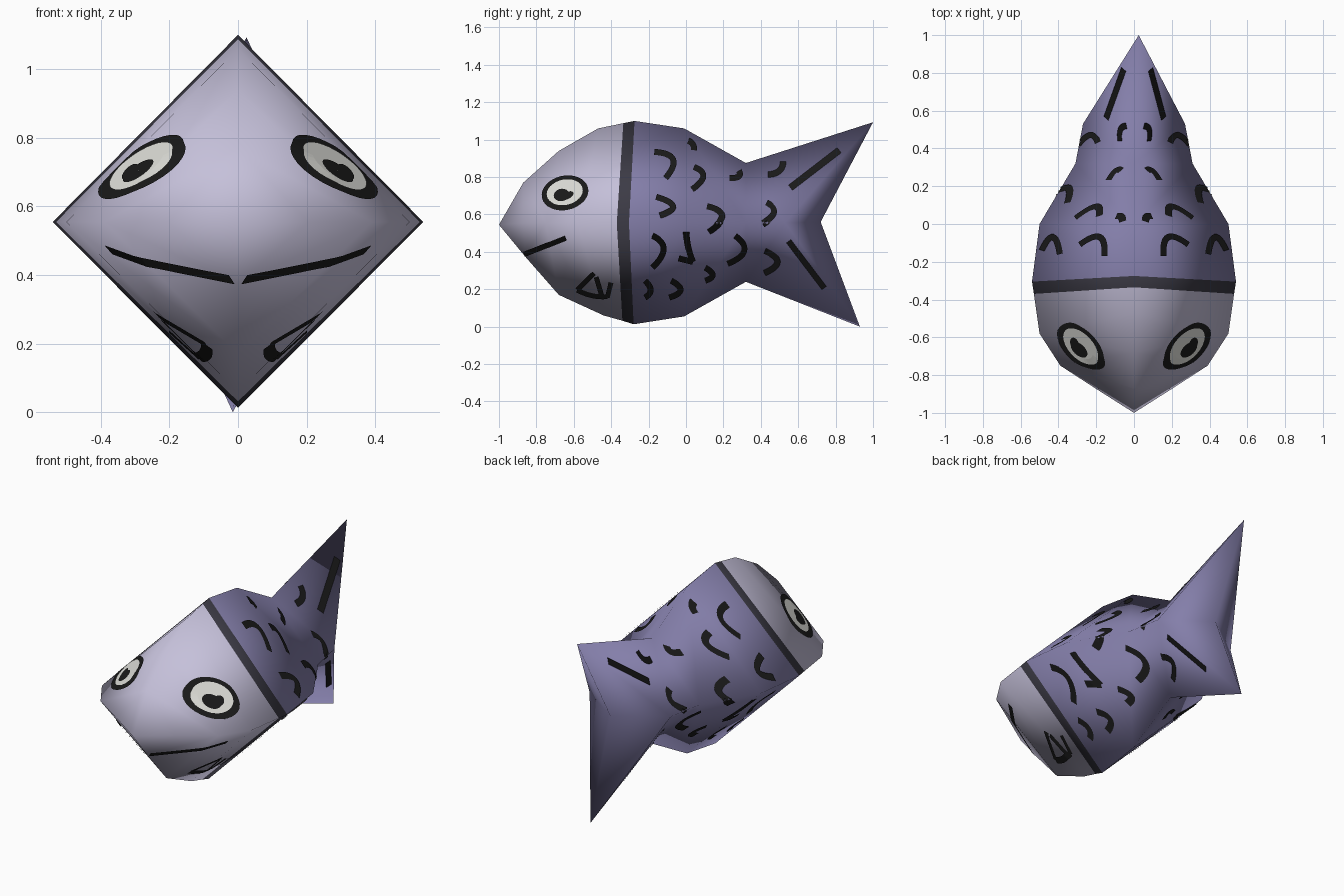
import bpy, bmesh, math
from mathutils import Vector
from mathutils.bvhtree import BVHTree

if "Cube" in bpy.data.objects:
    bpy.data.objects.remove(bpy.data.objects["Cube"])


def mat(name, r, g, b):
    m = bpy.data.materials.new(name)
    m.diffuse_color = (r, g, b, 1)
    m.use_nodes = True
    m.node_tree.nodes["Principled BSDF"].inputs["Base Color"].default_value = m.diffuse_color
    return m


HEAD = mat("pale_lavender", 0.56, 0.53, 0.70)
BODY = mat("slate_violet", 0.23, 0.21, 0.40)
BAND = mat("charcoal_band", 0.045, 0.043, 0.06)
INK = mat("black_ink", 0.01, 0.01, 0.01)
WHITE = mat("eye_white", 0.74, 0.74, 0.70)


def make_object(name, bm, mats):
    me = bpy.data.meshes.new(name)
    bm.to_mesh(me)
    ob = bpy.data.objects.new(name, me)
    bpy.context.collection.objects.link(ob)
    for m in mats:
        me.materials.append(m)
    return ob


# Fish body: diamond rings (top y, top z, bottom y, bottom z, side y, half width)
MID = 0.555
rings = [
    (-0.87, 0.77, -0.86, 0.375, -0.87, 0.205),
    (-0.68, 0.94, -0.68, 0.17, -0.75, 0.39),
    (-0.47, 1.06, -0.44, 0.06, -0.58, 0.50),
    (-0.335, 1.088, -0.34, 0.032, -0.37, 0.53),
    (-0.275, 1.10, -0.28, 0.013, -0.305, 0.54),
    (-0.01, 1.06, -0.01, 0.055, 0.0, 0.50),
    (0.32, 0.875, 0.32, 0.24, 0.32, 0.31),
]
bm = bmesh.new()
nose = bm.verts.new((0, -1, 0.545))
loops = []
for ty, tz, by, bz, sy, w in rings:
    loops.append([bm.verts.new(c) for c in
                  ((w, sy, MID), (0, ty, tz), (-w, sy, MID), (0, by, bz))])


def face(verts, idx):
    f = bm.faces.new(verts)
    f.material_index = idx
    f.smooth = True


for i in range(4):
    face((nose, loops[0][i], loops[0][(i + 1) % 4]), 0)
for k in range(len(loops) - 1):
    idx = 0 if k < 3 else (1 if k == 3 else 2)
    for i in range(4):
        j = (i + 1) % 4
        a, b = loops[k], loops[k + 1]
        # split each quad the same way on both sides, ridge to side
        top, side = (j, i) if i % 2 == 0 else (i, j)
        face((a[top], a[side], b[side]), idx)
        face((a[top], b[side], b[top]), idx)

# Forked tail: two tips, a notch and one cheek on each side
tips = {1: bm.verts.new((0.025, 1.0, 1.093)), 3: bm.verts.new((-0.015, 0.93, 0.0))}
notch = bm.verts.new((0, 0.72, 0.56))
for s, x in ((0, 0.27), (2, -0.27)):
    cheek = bm.verts.new((x, 0.53, MID))
    for t in (1, 3):
        face((loops[-1][t], loops[-1][s], cheek), 2)
        face((loops[-1][t], cheek, tips[t]), 2)
        face((cheek, notch, tips[t]), 2)
bmesh.ops.recalc_face_normals(bm, faces=bm.faces)
fish = make_object("fish_body", bm, [HEAD, BAND, BODY])
tree = BVHTree.FromBMesh(bm)
bpy.context.view_layer.objects.active = fish
fish.select_set(True)
bpy.ops.object.shade_smooth_by_angle(angle=math.radians(105))


def project(out, y, z, side, lift):
    """Drop a side-view point onto the fish skin."""
    p, n, _, _ = tree.ray_cast(Vector((side * 2, y, z)), Vector((-side, 0, 0)))
    return out.verts.new(p + n * lift) if p else None


def add_grid(out, rows, side, lift):
    g = [[project(out, y, z, side, lift) for y, z in r] for r in rows]
    for r0, r1 in zip(g, g[1:]):
        for k in range(len(r0) - 1):
            q = (r0[k], r0[k + 1], r1[k + 1], r1[k])
            if all(q):
                f = out.faces.new(q)
                f.normal_update()
                if f.normal.x * side < 0:
                    f.normal_flip()


def stroke(out, pts, width, lift=0.006):
    """Ribbon along a line or a curve through three points, on both sides."""
    a, c = Vector(pts[0]), Vector(pts[-1])
    b = Vector(pts[1]) if len(pts) == 3 else (a + c) / 2
    n, rows = 16, []
    for i in range(n + 1):
        t = i / n
        p = a * (1 - t) * (1 - 2 * t) + b * 4 * t * (1 - t) + c * t * (2 * t - 1)
        d = a * (4 * t - 3) + b * (4 - 8 * t) + c * (4 * t - 1)
        o = Vector((-d.y, d.x)).normalized() * width / 2
        rows.append([tuple(p + o * k) for k in (-1, 0, 1)])
    for side in (1, -1):
        add_grid(out, rows, side, lift)


def oval(out, y, z, ry, rz, tilt, lift):
    """Filled tilted ellipse, on both sides."""
    ct, st = math.cos(tilt), math.sin(tilt)
    rows = []
    for r in (0.02, 0.35, 0.7, 1.0):
        row = []
        for i in range(33):
            a = math.tau * i / 32
            u, v = ry * r * math.cos(a), rz * r * math.sin(a)
            row.append((y + u * ct - v * st, z + u * st + v * ct))
        rows.append(row)
    for side in (1, -1):
        add_grid(out, rows, side, lift)


# Scale marks on the flanks
scales = [
    ((-.17, .93), (-.07, .89), (-.11, .79)), ((.01, .99), (.035, .97), (.04, .94)),
    ((.04, .85), (.09, .80), (.03, .73)), ((.28, .83), (.28, .80), (.23, .79)),
    ((.52, .88), (.50, .83), (.44, .81)), ((-.16, .69), (-.07, .64), (-.14, .59)),
    ((.11, .64), (.19, .59), (.12, .51)), ((.43, .66), (.47, .61), (.41, .55)),
    ((-.18, .49), (-.12, .42), (-.18, .32)), ((0, .51), (.01, .43), (.035, .35)),
    ((.035, .35), (-.04, .37)), ((.26, .49), (.31, .41), (.22, .34)),
    ((.42, .41), (.49, .35), (.42, .29)), ((.10, .32), (.14, .28), (.10, .25)),
    ((-.22, .25), (-.19, .20), (-.22, .16)), ((-.08, .25), (-.03, .20), (-.09, .16)),
]
out = bmesh.new()
for s in scales:
    stroke(out, s, 0.032)
make_object("scale_marks", out, [INK])

# Tail rays
out = bmesh.new()
stroke(out, ((.56, .74), (.82, .94)), 0.035)
stroke(out, ((.55, .46), (.74, .21)), 0.03)
make_object("tail_rays", out, [INK])

# Mouth and small fin marks under the cheek
out = bmesh.new()
stroke(out, ((-.862, .39), (-.76, .43), (-.64, .478)), 0.028)
make_object("mouth", out, [INK])
out = bmesh.new()
for s in (((-.49, .29), (-.58, .20)), ((-.58, .20), (-.50, .17), (-.42, .165)),
          ((-.48, .27), (-.45, .17)), ((-.40, .24), (-.42, .16))):
    stroke(out, s, 0.026)
make_object("cheek_fin_marks", out, [INK])

# Eyes: rim, white and pupil plates
for name, m, parts in (
    ("eye_rims", INK, [(-.645, .712, .125, .092, .22, .005)]),
    ("eye_whites", WHITE, [(-.645, .714, .097, .068, .22, .007)]),
    ("eye_pupils", INK, [(-.662, .698, .042, .033, .2, .009), (-.63, .695, .035, .018, .5, .009)]),
):
    out = bmesh.new()
    for p in parts:
        oval(out, *p)
    make_object(name, out, [m])
